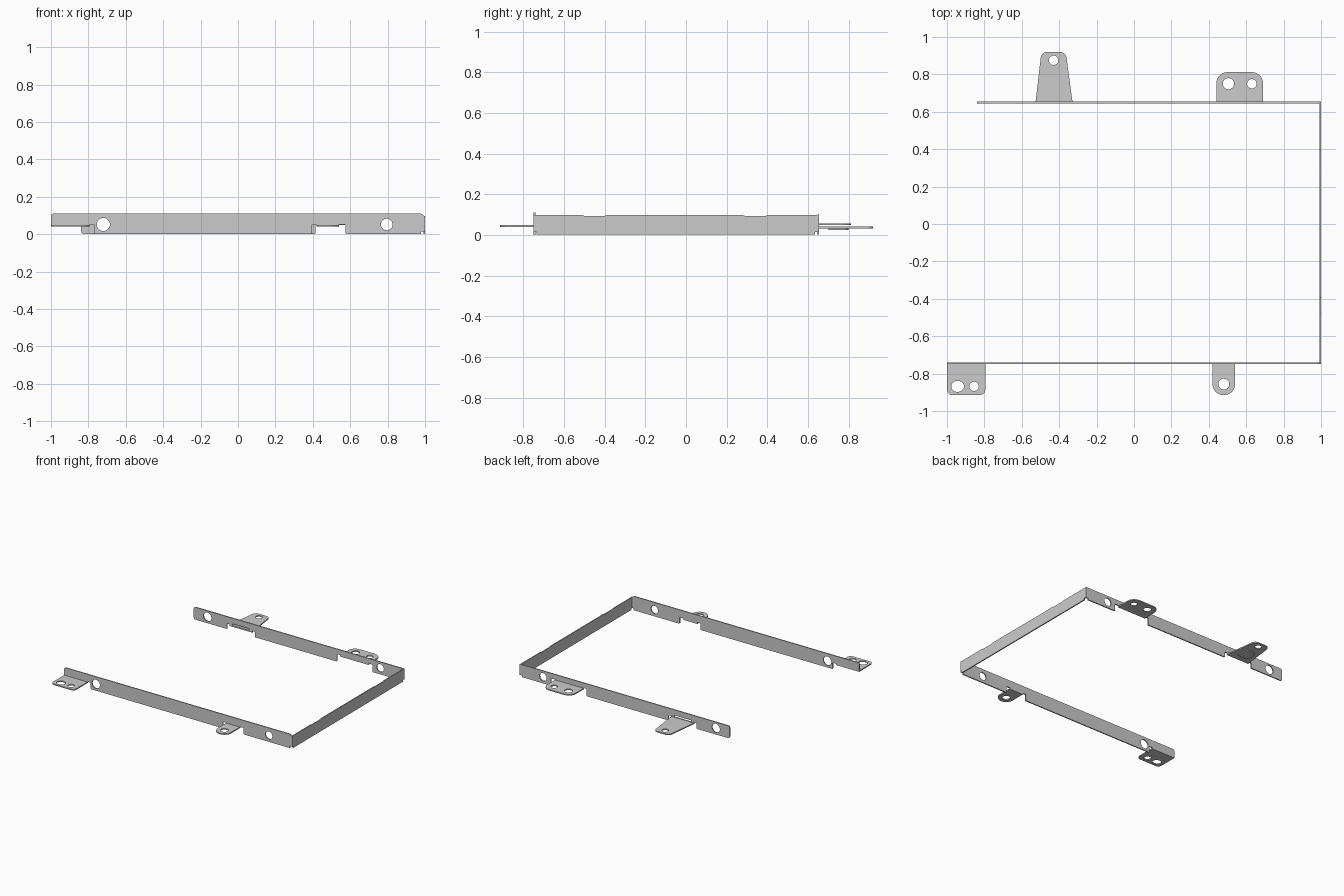
import bpy, bmesh
from math import pi, cos, sin, tan
from mathutils import Vector, Matrix

T = 0.009  # sheet thickness


def rounded(points):
    """Closed outline from (x, y[, radius]) corners, with true arc fillets."""
    out, n = [], len(points)
    for i, p in enumerate(points):
        c = Vector(p[:2])
        r = p[2] if len(p) > 2 else 0
        if not r:
            out.append(c)
            continue
        a = (Vector(points[i - 1][:2]) - c).normalized()
        b = (Vector(points[(i + 1) % n][:2]) - c).normalized()
        half = a.angle(b) / 2
        d = r / tan(half)
        centre = c + (a + b).normalized() * (r / sin(half))
        va, vb = c + a * d - centre, c + b * d - centre
        sweep = va.angle_signed(vb)
        steps = 10
        for k in range(steps + 1):
            out.append(centre + Matrix.Rotation(-sweep * k / steps, 2) @ va)
    return out


def circle(x, y, rx, ry=None, n=32):
    ry = ry or rx
    return [Vector((x + rx * cos(2 * pi * k / n), y + ry * sin(2 * pi * k / n))) for k in range(n)]


def plate(name, outline, holes=(), loc=(0, 0, 0), rot=(0, 0, 0), thick=T):
    """Flat sheet with holes, cut from a filled 2D curve."""
    cu = bpy.data.curves.new(name + "_profile", 'CURVE')
    cu.dimensions, cu.fill_mode, cu.extrude = '2D', 'BOTH', thick / 2
    for loop in [rounded(outline), *holes]:
        s = cu.splines.new('POLY')
        s.points.add(len(loop) - 1)
        for pt, v in zip(s.points, loop):
            pt.co = (v.x, v.y, 0, 1)
        s.use_cyclic_u = True
    tmp = bpy.data.objects.new(name + "_tmp", cu)
    bpy.context.collection.objects.link(tmp)
    dg = bpy.context.evaluated_depsgraph_get()
    me = bpy.data.meshes.new_from_object(tmp.evaluated_get(dg))
    bpy.data.objects.remove(tmp)
    bm = bmesh.new()
    bm.from_mesh(me)
    bmesh.ops.remove_doubles(bm, verts=bm.verts, dist=1e-5)
    bmesh.ops.recalc_face_normals(bm, faces=bm.faces)
    for f in bm.faces:
        f.smooth = False
    bm.to_mesh(me)
    bm.free()
    ob = bpy.data.objects.new(name, me)
    ob.location, ob.rotation_euler = loc, rot
    bpy.context.collection.objects.link(ob)
    return ob


UP = (pi / 2, 0, 0)
wall_holes = [circle(-0.72, 0.052, 0.035), circle(0.795, 0.052, 0.031)]

# Front rail, notched around its two tabs
plate("front_rail", [
    (-1, 0.04), (-0.795, 0.04), (-0.795, 0.051), (-0.766, 0.051, 0.008),
    (-0.766, 0, 0.006), (0.392, 0, 0.006), (0.392, 0.051, 0.006), (0.42, 0.051),
    (0.42, 0.04), (0.54, 0.04), (0.54, 0.051), (0.575, 0.051, 0.006),
    (0.575, 0, 0.006), (0.978, 0), (0.978, 0.014), (0.995, 0.014),
    (0.995, 0.098), (0.978, 0.11, 0.006), (-1, 0.11, 0.015)],
    wall_holes, (0, -0.745, 0), UP)

# Back rail, with a slot above the long tab
slot = rounded([(-0.5, 0.043), (-0.355, 0.043), (-0.355, 0.056), (-0.5, 0.056)])
plate("back_rail", [
    (-0.84, 0.002, 0.015), (-0.55, 0.002, 0.006), (-0.55, 0.045, 0.006), (-0.527, 0.045),
    (-0.527, 0.032), (-0.328, 0.032), (-0.328, 0.045), (-0.305, 0.045, 0.006),
    (-0.305, 0.002, 0.006), (0.415, 0.002, 0.006), (0.415, 0.06, 0.006), (0.44, 0.06),
    (0.44, 0.049), (0.69, 0.049), (0.69, 0.06), (0.725, 0.06, 0.006),
    (0.725, 0.002, 0.006), (0.978, 0.002), (0.978, 0.014), (0.995, 0.014),
    (0.995, 0.1), (-0.84, 0.1, 0.015)],
    wall_holes + [slot], (0, 0.65, 0), UP)

# Side rail joining the two, with shallow dips along the top
plate("side_rail", [
    (-0.749, 0.014), (-0.735, 0.014), (-0.735, 0.002), (0.635, 0.002),
    (0.635, 0.014), (0.654, 0.014), (0.654, 0.098), (0.4, 0.098), (0.39, 0.094),
    (0.29, 0.094), (0.28, 0.098), (-0.39, 0.098), (-0.4, 0.094), (-0.5, 0.094),
    (-0.51, 0.098), (-0.749, 0.098)],
    loc=(0.9955, 0, 0), rot=(pi / 2, 0, pi / 2))

# Mounting tabs
plate("front_left_tab", [
    (-1, -0.741), (-1, -0.915, 0.03), (-0.795, -0.915, 0.03), (-0.795, -0.741)],
    [circle(-0.943, -0.868, 0.034, 0.03), circle(-0.855, -0.868, 0.025)], (0, 0, 0.0445))
plate("front_right_tab", [
    (0.42, -0.741), (0.42, -0.915, 0.059), (0.54, -0.915, 0.059), (0.54, -0.741)],
    [circle(0.48, -0.856, 0.029)], (0, 0, 0.0445))
plate("back_right_tab", [
    (0.44, 0.646), (0.69, 0.646), (0.69, 0.812, 0.06), (0.44, 0.812, 0.06)],
    [circle(0.505, 0.75, 0.03), circle(0.63, 0.75, 0.025)], (0, 0, 0.0535))
plate("back_left_tab", [
    (-0.527, 0.646), (-0.328, 0.646), (-0.365, 0.92, 0.035), (-0.495, 0.92, 0.035)],
    [circle(-0.43, 0.875, 0.025)], (0, 0, 0.0365))

# Pressed pad under the long tab
plate("pressed_pad", [
    (-0.48, 0.7, 0.02), (-0.38, 0.7, 0.02), (-0.39, 0.8, 0.03), (-0.47, 0.8, 0.03)],
    loc=(0, 0, 0.0285))
